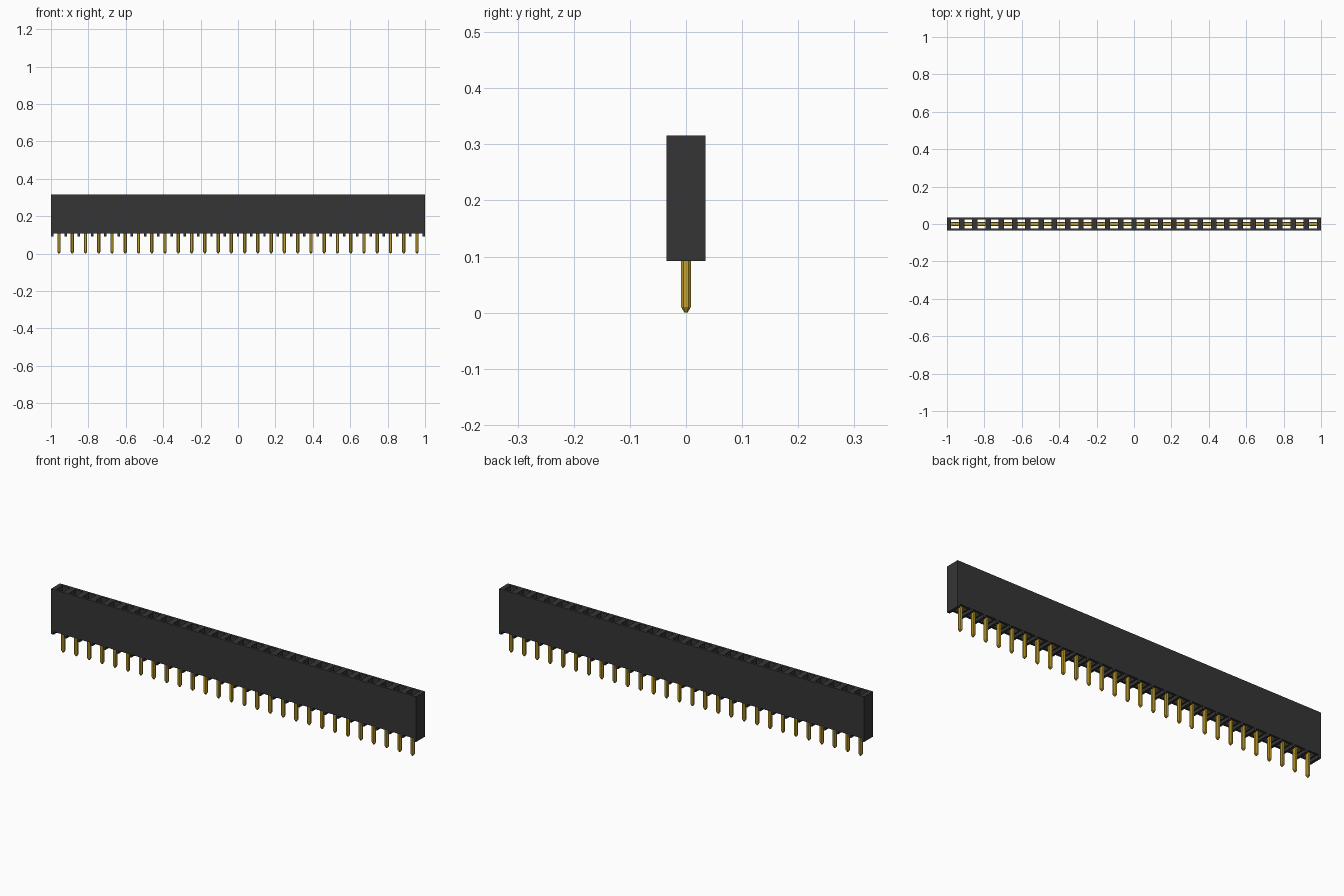
import bpy, bmesh
from mathutils import Matrix, Vector

cube = bpy.data.objects.get("Cube")
if cube:
    bpy.data.objects.remove(cube, do_unlink=True)

COUNT, PITCH = 28, 0.0709
BOTTOM, TOP = 0.092, 0.316
HALF_Y = 0.035
CENTRES = [(i - (COUNT - 1) / 2) * PITCH for i in range(COUNT)]


def material(name, rgb):
    m = bpy.data.materials.new(name)
    m.use_nodes = True
    m.diffuse_color = (*rgb, 1)
    bsdf = m.node_tree.nodes["Principled BSDF"]
    bsdf.inputs["Base Color"].default_value = (*rgb, 1)
    bsdf.inputs["Roughness"].default_value = 0.5
    return m


BLACK = material("black plastic", (0.036, 0.036, 0.036))
GOLD = material("gold metal", (0.56, 0.36, 0.025))


def add_box(bm, lo, hi):
    lo, hi = Vector(lo), Vector(hi)
    mat = Matrix.Translation((lo + hi) / 2) @ Matrix.Diagonal((*(hi - lo), 1))
    bmesh.ops.create_cube(bm, size=1, matrix=mat)


def add_pin(bm, cx, rings):
    """Loft chamfered-square rings given as (z, half_x, half_y)."""
    corners = [(1, -.5), (1, .5), (.5, 1), (-.5, 1), (-1, .5), (-1, -.5), (-.5, -1), (.5, -1)]
    loops = [[bm.verts.new((cx + u * hx, v * hy, z)) for u, v in corners] for z, hx, hy in rings]
    bm.faces.new(loops[0][::-1])
    bm.faces.new(loops[-1])
    for a, b in zip(loops, loops[1:]):
        for i in range(8):
            j = (i + 1) % 8
            bm.faces.new((a[i], a[j], b[j], b[i]))


def finish(name, bm, mat):
    me = bpy.data.meshes.new(name)
    bm.to_mesh(me)
    bm.free()
    me.materials.append(mat)
    ob = bpy.data.objects.new(name, me)
    bpy.context.collection.objects.link(ob)
    return ob


# Housing block
bm = bmesh.new()
add_box(bm, (-1, -HALF_Y, BOTTOM), (1, HALF_Y, TOP))
housing = finish("housing", bm, BLACK)

# Cutters: a socket hole through each cell, and a notch under each cell
holes, notches = bmesh.new(), bmesh.new()
for cx in CENTRES:
    add_box(holes, (cx - 0.021, -0.023, 0.05), (cx + 0.021, 0.023, 0.4))
    add_box(notches, (cx - 0.029, -0.1, 0.05), (cx + 0.029, 0.1, 0.107))
for name, cut in (("notch_cutter", notches), ("hole_cutter", holes)):
    cutter = finish(name, cut, BLACK)
    cutter.hide_render = True
    mod = housing.modifiers.new(name, 'BOOLEAN')
    mod.operation = 'DIFFERENCE'
    mod.solver = 'EXACT'
    mod.object = cutter
    bpy.context.view_layer.objects.active = housing
    bpy.ops.object.modifier_apply(modifier=name)
    bpy.data.objects.remove(cutter, do_unlink=True)

# Pins with tapered tips
bm = bmesh.new()
for cx in CENTRES:
    add_pin(bm, cx, [(0, 0.003, 0.003), (0.01, 0.009, 0.0085), (0.125, 0.009, 0.0085)])
finish("pins", bm, GOLD)

# Spring contacts inside the sockets: a base and two blades
bm = bmesh.new()
for cx in CENTRES:
    add_box(bm, (cx - 0.021, -0.010, 0.118), (cx + 0.021, 0.010, 0.128))
    for s in (-1, 1):
        ys = sorted((s * 0.006, s * 0.010))
        add_box(bm, (cx - 0.019, ys[0], 0.128), (cx + 0.019, ys[1], 0.27))
finish("contacts", bm, GOLD)
